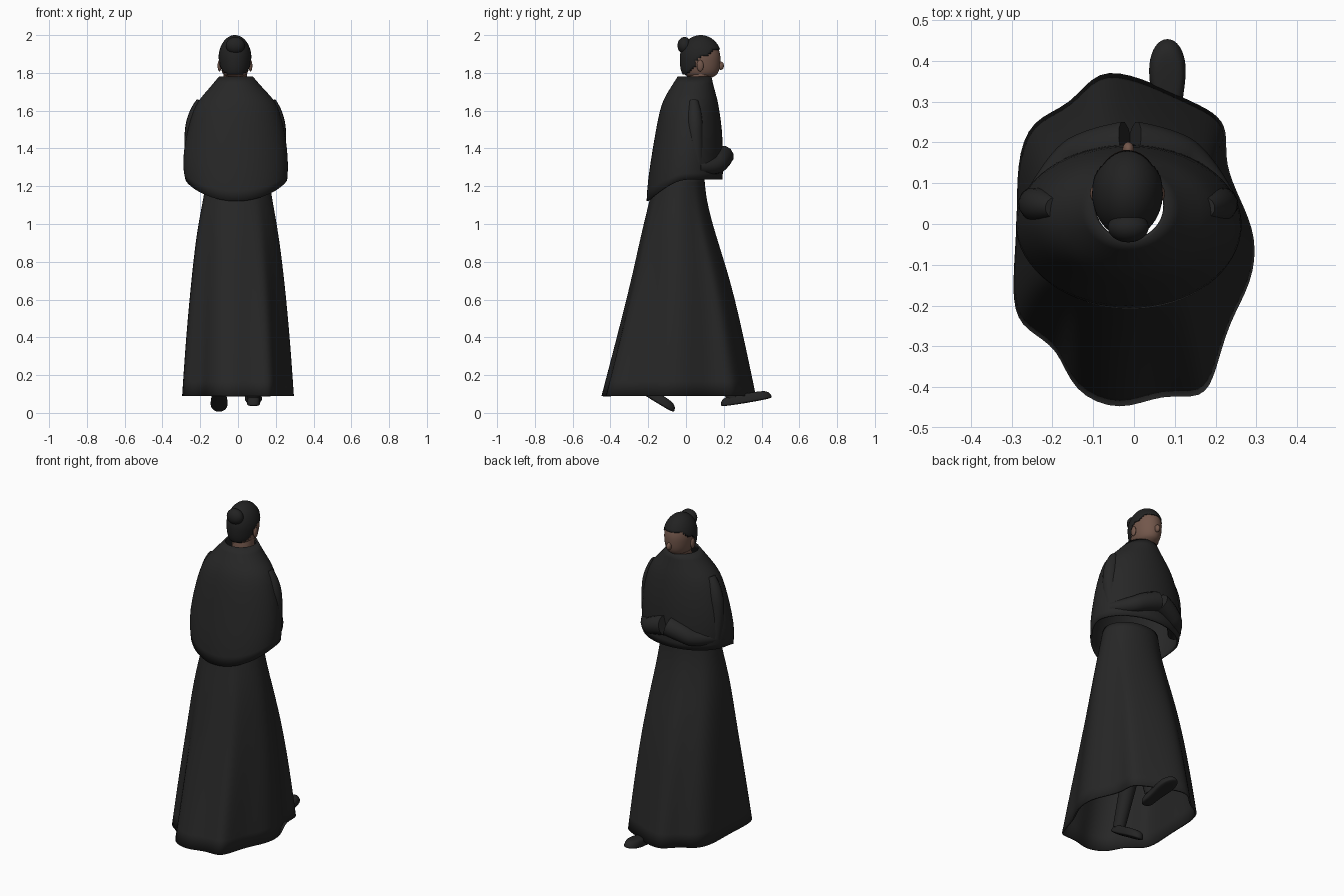
import bpy, bmesh, math
from mathutils import Vector

default = bpy.data.objects.get("Cube")
if default:
    bpy.data.objects.remove(default, do_unlink=True)


def material(name, red, green, blue):
    mat = bpy.data.materials.new(name)
    mat.use_nodes = True
    colour = (red, green, blue, 1)
    mat.diffuse_color = colour
    mat.node_tree.nodes["Principled BSDF"].inputs["Base Color"].default_value = colour
    return mat


robe = material("robe black", .02, .02, .02)
black_hair = material("hair black", .016, .016, .016)
leather = material("boot black", .018, .018, .018)
skin = material("brown skin", .17, .095, .07)


def finish(name, bm, mat, thickness=0, levels=0):
    """Turn a bmesh into a smooth object with optional shell and subdivision."""
    mesh = bpy.data.meshes.new(name)
    bm.to_mesh(mesh)
    bm.free()
    mesh.materials.append(mat)
    for poly in mesh.polygons:
        poly.use_smooth = True
    obj = bpy.data.objects.new(name, mesh)
    bpy.context.collection.objects.link(obj)
    if levels:
        sub = obj.modifiers.new("smooth", 'SUBSURF')
        sub.levels = sub.render_levels = levels
    if thickness:
        shell = obj.modifiers.new("cloth", 'SOLIDIFY')
        shell.thickness = thickness
        shell.offset = -1
    return obj


def loft(name, rings, mat, caps=False, **options):
    """Join rings of points, listed from bottom to top."""
    bm = bmesh.new()
    rows = [[bm.verts.new(p) for p in ring] for ring in rings]
    count = len(rows[0])
    for low, high in zip(rows, rows[1:]):
        for i in range(count):
            j = (i + 1) % count
            bm.faces.new((low[i], low[j], high[j], high[i]))
    if caps:
        bm.faces.new(rows[0][::-1])
        bm.faces.new(rows[-1])
    return finish(name, bm, mat, **options)


def tube(name, points, mat):
    """Round limb through (x, y, z, radius) points."""
    curve = bpy.data.curves.new(name, 'CURVE')
    curve.dimensions = '3D'
    curve.bevel_depth = 1
    curve.bevel_resolution = 4
    curve.use_fill_caps = True
    spline = curve.splines.new('NURBS')
    spline.points.add(len(points) - 1)
    for target, (x, y, z, radius) in zip(spline.points, points):
        target.co = (x, y, z, 1)
        target.radius = radius
    spline.use_endpoint_u = True
    spline.order_u = 3
    spline.use_smooth = True
    curve.materials.append(mat)
    obj = bpy.data.objects.new(name, curve)
    bpy.context.collection.objects.link(obj)


def ball(name, centre, radii, mat, shape=None, keep=None):
    """Ellipsoid, optionally reshaped and trimmed by a rule."""
    bm = bmesh.new()
    bmesh.ops.create_uvsphere(bm, u_segments=48, v_segments=32, radius=1)
    for v in bm.verts:
        if shape:
            v.co = shape(v.co)
        v.co = Vector(centre) + Vector([a * b for a, b in zip(v.co, radii)])
    if keep:
        extra = [f for f in bm.faces if not keep(f.calc_center_median())]
        bmesh.ops.delete(bm, geom=extra, context='FACES')
    return finish(name, bm, mat)


# Skirt: a wavy hem that blends into a round waist
hem = [(.3, -.03), (.26, .06), (.22, .15), (.23, .23), (.2, .275), (.12, .31),
       (.02, .36), (-.09, .385), (-.15, .29), (-.25, .26), (-.285, .15),
       (-.28, 0), (-.3, -.2), (-.26, -.26), (-.18, -.3), (-.15, -.41),
       (-.03, -.46), (.07, -.41), (.17, -.43), (.2, -.36), (.23, -.24), (.29, -.14)]
skirt_levels = [  # z, left, right, back, front, waviness
    (.09, -.305, .302, -.465, .385, 1), (.4, -.285, .28, -.38, .318, .85),
    (.7, -.257, .25, -.3, .245, .6), (.95, -.228, .218, -.243, .16, .35),
    (1.13, -.19, .183, -.195, .11, .1), (1.25, -.17, .165, -.17, .1, 0)]
skirt_rings = []
for z, x0, x1, y0, y1, wave in skirt_levels:
    ring = []
    for hx, hy in hem:
        fold = Vector((hx / .3, (hy + .038) / .423))
        point = fold.normalized().lerp(fold, wave)
        ring.append(((x0 + x1) / 2 + point.x * (x1 - x0) / 2,
                     (y0 + y1) / 2 + point.y * (y1 - y0) / 2, z))
    skirt_rings.append(ring)
loft("skirt", skirt_rings, robe, thickness=.01, levels=2)

# Cape: a shell from collar to elbows, with its hem dipping at the rear
cape_levels = [  # z, left, right, back, front, dip
    (1.235, -.28, .262, -.21, .195, .115), (1.3, -.295, .268, -.204, .197, .07),
    (1.4, -.288, .262, -.18, .196, .02), (1.5, -.268, .247, -.16, .192, 0),
    (1.6, -.24, .22, -.14, .178, 0), (1.66, -.207, .192, -.12, .167, 0),
    (1.71, -.16, .14, -.09, .152, 0), (1.78, -.102, .08, -.045, .135, 0)]
cape_rings = []
for z, x0, x1, y0, y1, dip in cape_levels:
    ring = []
    for i in range(32):
        a = math.tau * i / 32
        ring.append(((x0 + x1) / 2 + math.cos(a) * (x1 - x0) / 2,
                     (y0 + y1) / 2 + math.sin(a) * (y1 - y0) / 2,
                     z - dip * max(0, -math.sin(a)) ** 1.5))
    cape_rings.append(ring)
loft("cape", cape_rings, robe, thickness=.01, levels=1)

# Folded arms, with the cuffs meeting at the chest
for side, name in ((1, "left"), (-1, "right")):
    tube(name + "_upper_arm", [(side * .185 - .01, .04, 1.65, .025),
                               (side * .215 - .012, .045, 1.58, .045),
                               (side * .235 - .015, .05, 1.42, .04),
                               (side * .225 - .015, .06, 1.3, .035)], robe)
    tube(name + "_sleeve", [(side * .225 - .01, .06, 1.3, .035),
                            (side * .16 - .01, .155, 1.3, .045),
                            (side * .08 - .01, .185, 1.34, .055),
                            (side * .01 - .01, .195, 1.36, .058)], robe)

# Head with a narrowed jaw, and a hair shell trimmed along the hairline
head_centre = (-.016, .078, 1.878)


def jaw(p):
    low = max(0, -p.z)
    wide = 1 / max(.8, 1 - .35 * low * low)
    return Vector((p.x * (1 - .08 * low) * wide, p.y * wide, p.z))


def hairline(c):
    points = [(-.1, 1.79), (0, 1.795), (.045, 1.83), (.06, 1.88), (.1, 1.888),
              (.13, 1.9), (.15, 1.925), (.2, 1.93)]
    for (ya, za), (yb, zb) in zip(points, points[1:]):
        if ya <= c.y <= yb:
            return c.z > za + (zb - za) * (c.y - ya) / (yb - ya)
    return True


ball("head", head_centre, (.08, .104, .115), skin, jaw)
hair = ball("hair", head_centre, (.087, .111, .122), black_hair, jaw, hairline)
shell = hair.modifiers.new("thickness", 'SOLIDIFY')
shell.thickness = .008
shell.offset = -1
ball("hair_bun", (-.014, -.008, 1.945), (.05, .037, .045), black_hair)
ball("nose", (-.014, .183, 1.838), (.014, .018, .022), skin)
for side, name in ((1, "left"), (-1, "right")):
    ball(name + "_ear", (side * .082 - .016, .075, 1.838), (.01, .018, .03), skin)
tube("neck", [(-.014, .06, 1.66, .062), (-.014, .065, 1.72, .062),
              (-.014, .08, 1.82, .062)], skin)

# Striding boots: sole outline raised in narrowing layers, plus the shins
sole = [(.022, 0), (.036, .03), (.032, .1), (.047, .18), (.042, .235), (.018, .272)]
sole += [(-x, y) for x, y in reversed(sole)]


def boot(name, heel, pitch, knee):
    layers = [(0, 1), (.012, 1.02), (.022, 1), (.04, .92), (.052, .7)]
    rings = [[(x * s, .13 + (y - .13) * s, z) for x, y in sole] for z, s in layers]
    foot = loft(name + "_boot", rings, leather, caps=True, levels=2)
    foot.location = heel
    foot.rotation_euler.x = pitch
    ankle = Vector(heel) + Vector((0, .06 * math.cos(pitch), .04 + .06 * math.sin(pitch)))
    middle = ankle.lerp(Vector(knee), .3)
    tube(name + "_shin", [(*ankle, .034), (*middle, .04), (*knee, .055)], leather)


boot("left", (.082, .187, .03), math.radians(9.5), (.08, .13, .5))
boot("right", (-.1, -.3, .143), math.radians(-32), (-.09, -.1, .55))
